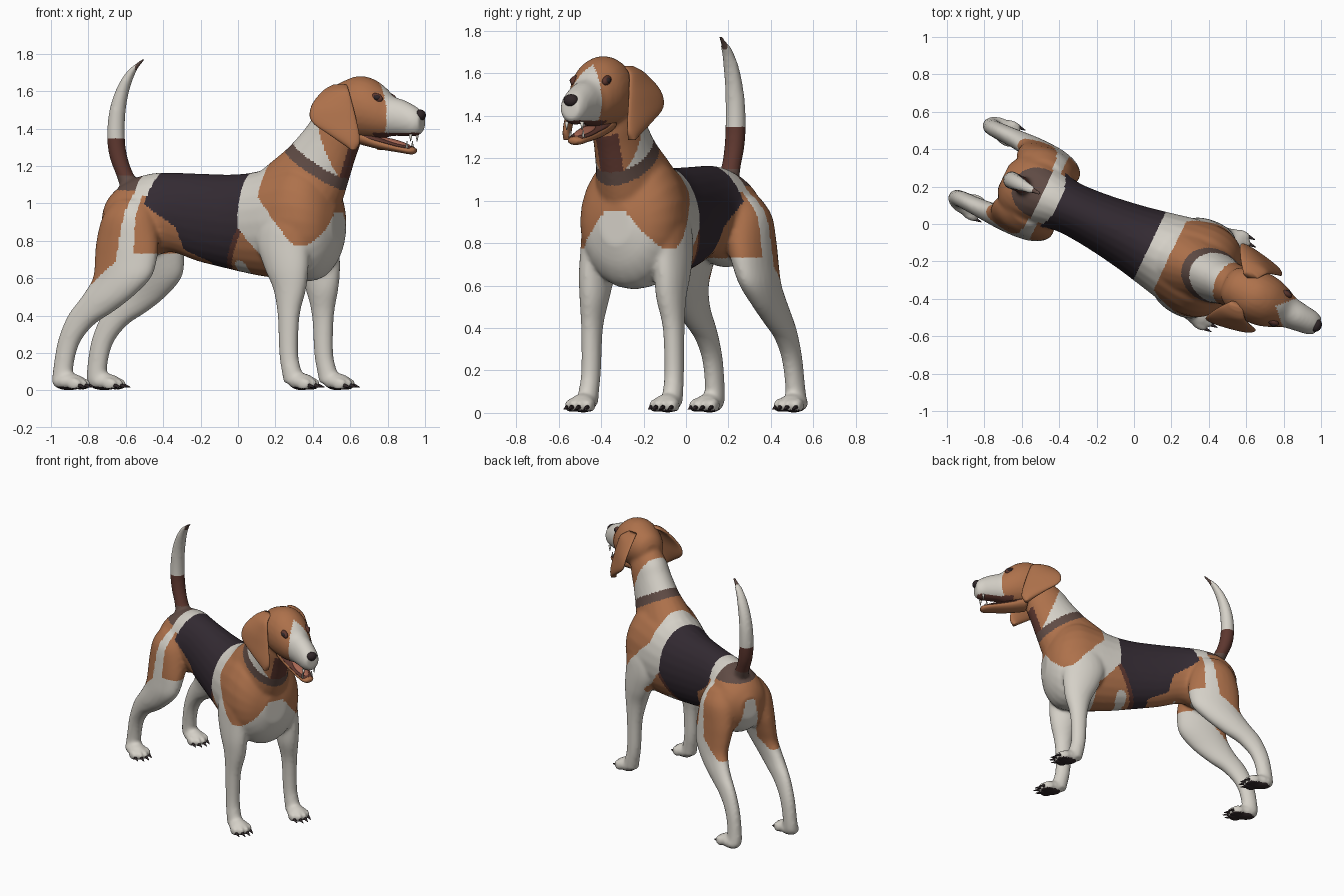
import bpy, bmesh, math
from math import sin, cos, pi, radians
from mathutils import Matrix, Vector

if "Cube" in bpy.data.objects:
    bpy.data.objects.remove(bpy.data.objects["Cube"], do_unlink=True)

# The animal is built along +x, then turned to its standing direction
POSE = Matrix.Translation((-0.03, -0.063, 0)) @ Matrix.Rotation(radians(-25.5), 4, "Z")


def material(name, rgb):
    m = bpy.data.materials.new(name)
    m.use_nodes = True
    m.diffuse_color = (*rgb, 1)
    m.node_tree.nodes["Principled BSDF"].inputs["Base Color"].default_value = (*rgb, 1)
    return m


PALETTE = [material("white fur", (0.66, 0.63, 0.57)),
           material("tan fur", (0.42, 0.165, 0.07)),
           material("black fur", (0.034, 0.024, 0.033)),
           material("dark brown fur", (0.11, 0.038, 0.028)),
           material("collar grey brown", (0.115, 0.07, 0.058)),
           material("nose and claw", (0.03, 0.02, 0.022)),
           material("tongue", (0.4, 0.14, 0.09))]
WHITE, TAN, BLACK, DARK, COLLAR, CLAW, TONGUE = range(7)


def finish(bm, name, colour=None):
    mesh = bpy.data.meshes.new(name)
    bmesh.ops.recalc_face_normals(bm, faces=bm.faces)
    bm.to_mesh(mesh)
    bm.free()
    obj = bpy.data.objects.new(name, mesh)
    bpy.context.collection.objects.link(obj)
    obj.matrix_world = POSE
    if colour is not None:
        mesh.materials.append(PALETTE[colour])
    mesh.shade_smooth()
    return obj


def loft(bm, rings, sides=24, steps=4):
    """Skin elliptical rings (centre, half axis, half axis) along a smooth path."""
    keys = [[Vector(c) for c in r] for r in rings]
    loops = []
    for i in range(len(keys) - 1):
        a, b, c, d = (keys[min(max(j, 0), len(keys) - 1)] for j in range(i - 1, i + 3))
        last = i == len(keys) - 2
        for k in range(steps + last):
            t = k / steps
            mid, e, f = (q + 0.5 * t * (r - p + t * (2 * p - 5 * q + 4 * r - s
                         + t * (3 * (q - r) + s - p))) for p, q, r, s in zip(a, b, c, d))
            loops.append([bm.verts.new(mid + e * cos(2 * pi * n / sides) + f * sin(2 * pi * n / sides))
                          for n in range(sides)])
    for lo, hi in zip(loops, loops[1:]):
        for n in range(sides):
            m = (n + 1) % sides
            bm.faces.new((lo[n], lo[m], hi[m], hi[n]))
    bm.faces.new(loops[0])
    bm.faces.new(loops[-1])


def tube(bm, rows, pitch, side=1):
    """Rows are (x, y, z, half width, half depth); pitch tilts the rings."""
    p = radians(pitch)
    loft(bm, [((x, y * side, z), (0, w, 0), (d * cos(p), 0, d * sin(p))) for x, y, z, w, d in rows])


def ball(bm, centre, size, tilt=0):
    m = Matrix.Translation(centre) @ Matrix.Rotation(radians(tilt), 4, "Y") @ Matrix.Diagonal((*size, 1))
    bmesh.ops.create_uvsphere(bm, u_segments=20, v_segments=12, radius=1, matrix=m)


def spike(bm, centre, radius, length, tilt):
    m = Matrix.Translation(centre) @ Matrix.Rotation(radians(tilt), 4, "Y")
    bmesh.ops.create_cone(bm, cap_ends=True, segments=10, radius1=radius, radius2=0.002,
                          depth=length, matrix=m)


# Torso, neck, head and tail
skin = bmesh.new()
tube(skin, [(-.74, 0, .91, .07, .08), (-.69, 0, .9, .15, .16), (-.6, 0, .905, .185, .22),
            (-.48, 0, .935, .165, .225), (-.36, 0, .952, .142, .213), (-.2, 0, .925, .15, .235),
            (0, 0, .9, .178, .255), (.15, 0, .893, .208, .278), (.3, 0, .905, .24, .31),
            (.42, 0, .912, .255, .33), (.52, 0, .9, .235, .3), (.59, 0, .89, .175, .21),
            (.63, 0, .89, .08, .1)], 90)
tube(skin, [(.36, 0, 1.02, .19, .25), (.44, 0, 1.11, .168, .225), (.51, 0, 1.205, .137, .192),
            (.58, 0, 1.32, .12, .162), (.62, 0, 1.39, .115, .15), (.67, 0, 1.47, .1, .12)], -32)
tube(skin, [(.57, 0, 1.52, .05, .05), (.6, 0, 1.52, .095, .1), (.67, 0, 1.517, .13, .14),
            (.75, 0, 1.515, .142, .167), (.83, 0, 1.506, .136, .16), (.9, 0, 1.485, .112, .135),
            (.95, 0, 1.467, .087, .107), (1.02, 0, 1.455, .075, .096), (1.09, 0, 1.437, .064, .078),
            (1.125, 0, 1.435, .045, .05)], 90)
tube(skin, [(-.58, 0, 1.04, .06, .06), (-.635, 0, 1.15, .046, .046), (-.675, 0, 1.25, .047, .047),
            (-.69, 0, 1.36, .048, .048), (-.68, 0, 1.5, .045, .045), (-.645, 0, 1.62, .038, .038),
            (-.59, 0, 1.715, .027, .027), (-.515, 0, 1.78, .009, .009)], 8)

# Legs and paws, mirrored; claws collected separately
claws = bmesh.new()
for s in (-1, 1):
    tube(skin, [(.4, .14, 1.0, .07, .11), (.395, .165, .9, .09, .15), (.39, .185, .78, .083, .15),
                (.415, .197, .65, .074, .125), (.435, .2, .54, .065, .092), (.435, .213, .4, .049, .061),
                (.437, .217, .2, .045, .052), (.457, .22, .1, .047, .055), (.475, .22, .04, .05, .06)], 0, s)
    tube(skin, [(-.54, .1, 1.02, .08, .1), (-.55, .125, .93, .11, .15), (-.55, .15, .8, .1, .178),
                (-.55, .17, .7, .087, .18), (-.565, .19, .6, .075, .168), (-.645, .205, .5, .062, .148),
                (-.735, .208, .42, .053, .125), (-.812, .208, .35, .048, .087), (-.873, .208, .25, .045, .062),
                (-.902, .21, .12, .045, .055), (-.9, .215, .05, .05, .062)], 0, s)
    for x, stretch in ((.515, 0), (-.865, .02)):
        ball(skin, (x, s * .22, .046), (.075 + stretch, .06, .046))
        for off, back in ((-.052, .022), (-.018, 0), (.018, 0), (.052, .022)):
            tip = x + .058 + stretch - back
            ball(skin, (tip, s * .22 + off, .034), (.044, .02, .034))
            spike(claws, (tip + .05, s * .22 + off, .022), .011, .04, 105)
finish(claws, "claws", CLAW)

body = finish(skin, "body")
remesh = body.modifiers.new("fuse", "REMESH")
remesh.mode = "VOXEL"
remesh.voxel_size = 0.011
soften = body.modifiers.new("soften", "SMOOTH")
soften.factor = 0.5
soften.iterations = 9
bpy.context.view_layer.update()
fused = bpy.data.meshes.new_from_object(body.evaluated_get(bpy.context.evaluated_depsgraph_get()))
body.modifiers.clear()
body.data = fused


def saddle_rear(z):
    steps = ((.69, -.1), (.75, -.24), (.87, -.27), (.95, -.39), (1.0, -.45), (1.2, -.4))
    for (z0, u0), (z1, u1) in zip(steps, steps[1:]):
        if z < z1:
            return u0 + (u1 - u0) * max(0, (z - z0) / (z1 - z0))
    return steps[-1][1]


def coat(u, v, z, facing):
    """Fur colour from the place on the body."""
    a = abs(v)
    along, across = .54 * u + .84 * z, .84 * u - .54 * z
    if z < .02 and facing < -.7:                       # paw pads
        return CLAW
    if u < -.57 and z > 1.15:                          # tail
        return WHITE if z > 1.345 else DARK
    if along > 1.257:                                  # collar, neck and head
        if along < 1.318:
            return COLLAR
        if u > .86 and z < 1.377:
            return DARK
        if u > .87 + 1.0 * a and z < 1.64:
            return WHITE
        if along < 1.56 and across < -.07 - 1.36 * (along - 1.32):
            return WHITE
        return DARK if a < .06 and along < 1.5 and across > -.13 else TAN
    dip = max(0, .87 - z)
    if u > min(.29, .125 + .9 * dip):                  # shoulders, chest and forelegs
        arch = max(.17 * min(1, 1.35 * max(0, 1 - a / .2)), 1.1 * (.48 - u))
        return TAN if u > .245 and z > .78 + arch else WHITE
    front = .125 - .6 * dip
    if u > front:                                      # ribs
        if (u - .1) ** 2 + (z - .655) ** 2 < .0016:
            return WHITE
        return DARK if u < front + .035 else TAN
    if u > saddle_rear(z):                             # saddle
        return BLACK
    if u > -.47 and z < 1.04:                          # flank
        return TAN if z > .73 or u > -.3 else WHITE
    if u > -.51 - .14 * max(0, 1.1 - z):               # stripe before the thigh
        return WHITE
    if z > 1.07 and a < .15:                           # patch at the tail root
        return COLLAR
    if z < .97 and a < .03 + .25 * (.97 - z):          # between the thighs
        return WHITE
    return TAN if z > .57 + .8 * max(0, u + .72) else WHITE


for mat in PALETTE:
    fused.materials.append(mat)
for face in fused.polygons:
    face.material_index = coat(*face.center, face.normal.z)
fused.shade_smooth()

# Ears: thin hanging flaps, (z, front x, front y, back x, back y)
for s, label in ((-1, "right"), (1, "left")):
    bm = bmesh.new()
    rings = []
    for z, fx, fy, bx, by in ((1.635, .72, .09, .64, .09), (1.6, .755, .135, .6, .14),
                              (1.52, .785, .148, .565, .205), (1.44, .81, .155, .575, .225),
                              (1.37, .828, .16, .67, .21), (1.32, .83, .163, .74, .19),
                              (1.285, .81, .165, .785, .17)):
        half = Vector((fx - bx, s * (fy - by), 0)) / 2
        rings.append((((fx + bx) / 2, s * (fy + by) / 2, z), half,
                      Vector((-half.y, half.x, 0)).normalized() * .02))
    loft(bm, rings)
    finish(bm, label + "_ear", TAN)

    # Eyes with dark lids
    bm = bmesh.new()
    ball(bm, (.893, s * .083, 1.565), (.038, .018, .024), 15)
    finish(bm, label + "_eyelid", DARK)
    bm = bmesh.new()
    ball(bm, (.9, s * .086, 1.566), (.022, .02, .016))
    finish(bm, label + "_eye", CLAW)

# Nose, lower jaw, tongue and fangs
bm = bmesh.new()
ball(bm, (1.112, 0, 1.472), (.03, .036, .03))
finish(bm, "nose", CLAW)
bm = bmesh.new()
tube(bm, [(.76, 0, 1.365, .07, .05), (.87, 0, 1.325, .062, .035), (.99, 0, 1.296, .052, .024),
          (1.06, 0, 1.283, .042, .021), (1.085, 0, 1.282, .02, .012)], 90)
finish(bm, "lower_jaw", TAN)
bm = bmesh.new()
tube(bm, [(.8, 0, 1.36, .064, .025), (.9, 0, 1.334, .059, .015), (1.0, 0, 1.308, .05, .013),
          (1.065, 0, 1.295, .036, .01)], 90)
finish(bm, "lower_lip", DARK)
bm = bmesh.new()
ball(bm, (.96, 0, 1.328), (.1, .038, .014), 14)
finish(bm, "tongue", TONGUE)
bm = bmesh.new()
for s in (-1, 1):
    spike(bm, (1.075, s * .04, 1.352), .01, .04, 180)
    spike(bm, (1.05, s * .034, 1.315), .008, .035, 0)
finish(bm, "fangs", WHITE)
